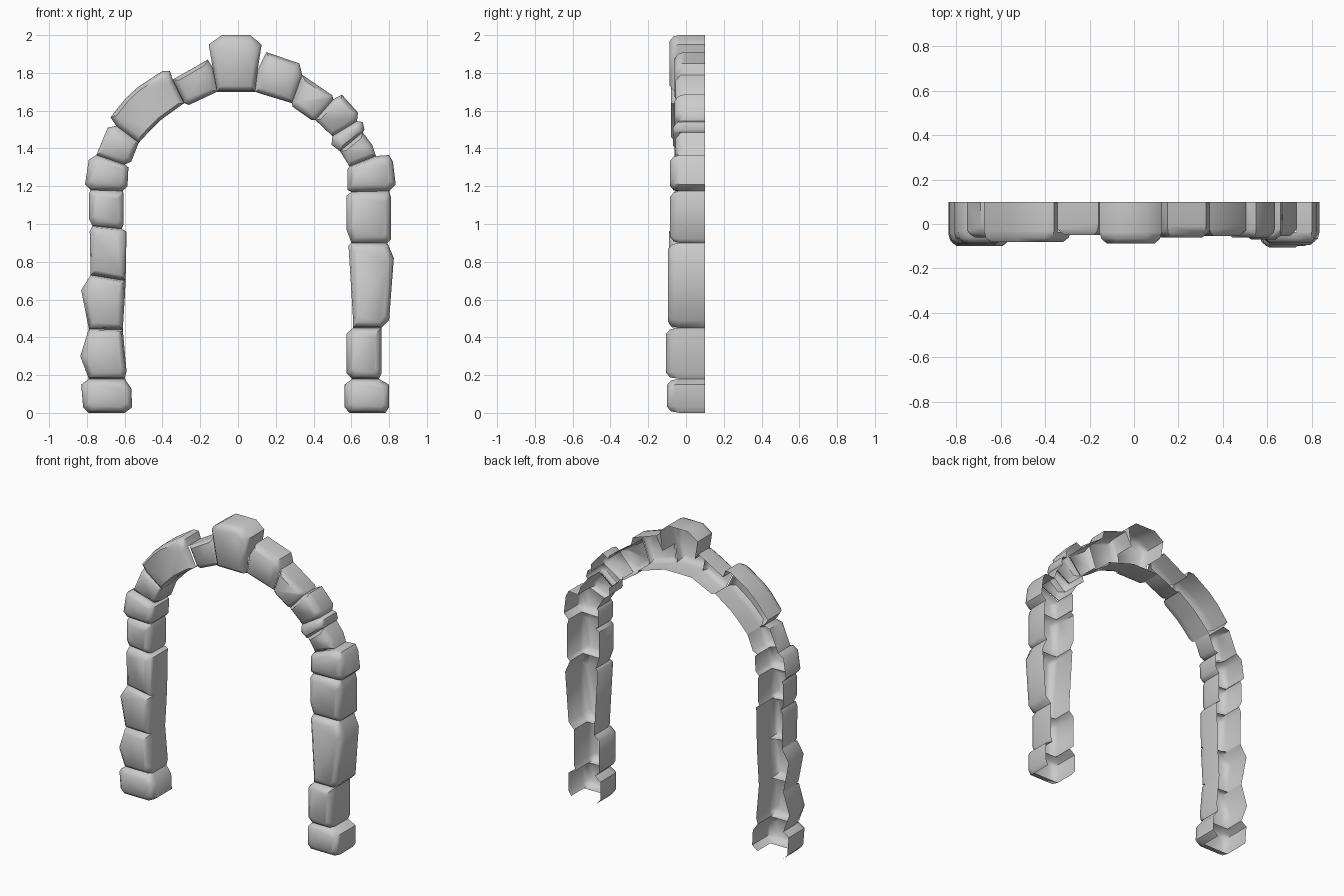
import bpy
import bmesh
import math

cube = bpy.data.objects.get("Cube")
if cube:
    bpy.data.objects.remove(cube, do_unlink=True)

material = bpy.data.materials.new("grey stone")
material.use_nodes = True
grey = (0.6, 0.6, 0.6, 1)
material.diffuse_color = grey
shader = material.node_tree.nodes["Principled BSDF"]
shader.inputs["Base Color"].default_value = grey
shader.inputs["Roughness"].default_value = 0.8

BACK, GROOVE = 0.1, -0.035
# The running joint: outer and inner end of the last seam
joint = [(-.79, 0), (-.6, 0)]


def shrink(outline, margin):
    """Pull an outline in by the same margin on each side."""
    result = [[], []]
    for axis in range(2):
        values = [point[axis] for point in outline]
        low, high = min(values), max(values)
        middle = (low + high) / 2
        scale = 1 - 2 * margin / (high - low)
        result[axis] = [middle + (v - middle) * scale for v in values]
    return list(zip(*result))


def stone(name, front, outer, inner, end_outer, end_inner):
    """Hollow block with a rounded front, open at the back and at its seams."""
    global joint
    start_outer, start_inner = joint
    outline = [start_outer, *outer, end_outer, end_inner, *reversed(inner), start_inner]
    joint = [end_outer, end_inner]
    count = len(outline)
    end = len(outer) + 1
    seam_points = (0, end, end + 1, count - 1)
    seam_edges = (end, count - 1)

    bm = bmesh.new()

    def ring(points, depth):
        return [bm.verts.new((x, depth, z)) for x, z in points]

    rim = ring(outline, BACK)
    shoulder = ring(outline, front + .05)
    for i in seam_points:
        shoulder[i].co.y = max(GROOVE, front + .03)
    curve = ring(shrink(outline, .008), front + .02)
    face = ring(shrink(outline, .032), front)
    rings = [rim, shoulder, curve, face]
    for level, (a, b) in enumerate(zip(rings, rings[1:])):
        for i in range(count):
            j = (i + 1) % count
            if level == 0 and i in seam_edges:
                continue
            bm.faces.new((a[i], a[j], b[j], b[i]))
    bm.faces.new(face)
    bmesh.ops.reverse_faces(bm, faces=bm.faces[:])
    # Orient the shell so that the front cap looks forward
    bm.normal_update()
    cap = max(bm.faces, key=lambda f: len(f.verts))
    if cap.normal.y > 0:
        bmesh.ops.reverse_faces(bm, faces=bm.faces[:])

    mesh = bpy.data.meshes.new(name)
    bm.to_mesh(mesh)
    bm.free()
    mesh.materials.append(material)
    obj = bpy.data.objects.new(name, mesh)
    bpy.context.collection.objects.link(obj)
    bpy.ops.object.select_all(action="DESELECT")
    obj.select_set(True)
    bpy.context.view_layer.objects.active = obj
    bpy.ops.object.shade_smooth_by_angle(angle=math.radians(50))


# Right column, from the ground up
stone("right_base", -.1, [(-.82, .03), (-.83, .15)], [(-.56, .03), (-.565, .13)],
      (-.79, .18), (-.6, .18))
stone("right_lower_block", -.095, [(-.835, .3)], [(-.59, .22)],
      (-.79, .445), (-.61, .44))
stone("right_wedge_block", -.09, [(-.83, .65)], [(-.6, .6)],
      (-.78, .73), (-.595, .7))
stone("right_middle_block", -.09, [(-.785, .96)], [(-.59, .96)],
      (-.77, .99), (-.615, .975))
stone("right_small_block", -.08, [(-.79, 1.03), (-.79, 1.16)], [(-.605, 1), (-.605, 1.16)],
      (-.78, 1.18), (-.61, 1.175))
stone("right_top_block", -.085, [(-.81, 1.21), (-.79, 1.34)], [(-.585, 1.2), (-.58, 1.3)],
      (-.75, 1.365), (-.6, 1.315))

# Right half of the arch
stone("right_spring_stone", -.06, [(-.69, 1.51)], [(-.565, 1.33)],
      (-.645, 1.52), (-.525, 1.43))
stone("right_long_arch_stone", -.08,
      [(-.675, 1.565), (-.595, 1.665), (-.53, 1.725), (-.4, 1.81), (-.36, 1.81)],
      [(-.47, 1.49), (-.41, 1.55)],
      (-.345, 1.765), (-.285, 1.64))
stone("right_crown_stone", -.05, [(-.16, 1.87)], [(-.26, 1.63)],
      (-.135, 1.83), (-.11, 1.7))

# Keystone
stone("keystone", -.087, [(-.155, 1.95), (-.085, 2), (.065, 2), (.125, 1.95)], [],
      (.105, 1.82), (.09, 1.7))

# Left half of the arch
stone("left_crown_stone", -.06, [(.15, 1.91), (.325, 1.85)], [(.12, 1.69)],
      (.34, 1.79), (.285, 1.64))
stone("left_upper_arch_stone", -.055, [(.5, 1.68)], [(.29, 1.62), (.39, 1.55)],
      (.505, 1.66), (.41, 1.55))
stone("left_middle_arch_stone", -.06, [(.55, 1.685), (.635, 1.59)], [],
      (.63, 1.545), (.5, 1.465))
stone("left_thin_arch_stone", -.07, [(.66, 1.54), (.67, 1.5)], [(.495, 1.42)],
      (.66, 1.485), (.54, 1.385))
stone("left_spring_stone", -.055, [(.71, 1.42)], [],
      (.73, 1.36), (.59, 1.305))

# Left column, from the top down
stone("left_top_block", -.085, [(.8, 1.365), (.82, 1.33), (.835, 1.21)],
      [(.58, 1.29), (.58, 1.18)], (.8, 1.175), (.6, 1.17))
stone("left_small_block", -.085, [(.81, 1.14), (.81, .92)], [(.575, 1.15), (.575, .97)],
      (.79, .9), (.6, .9))
stone("left_tall_block", -.095, [(.825, .82), (.8, .49)], [(.585, .885), (.61, .48)],
      (.76, .45), (.61, .45))
stone("left_lower_block", -.105, [(.76, .42), (.76, .21)], [(.575, .42), (.575, .21)],
      (.745, .18), (.605, .18))
stone("left_base", -.1, [(.8, .15), (.8, .03)], [(.565, .15), (.565, .03)],
      (.78, 0), (.59, 0))
